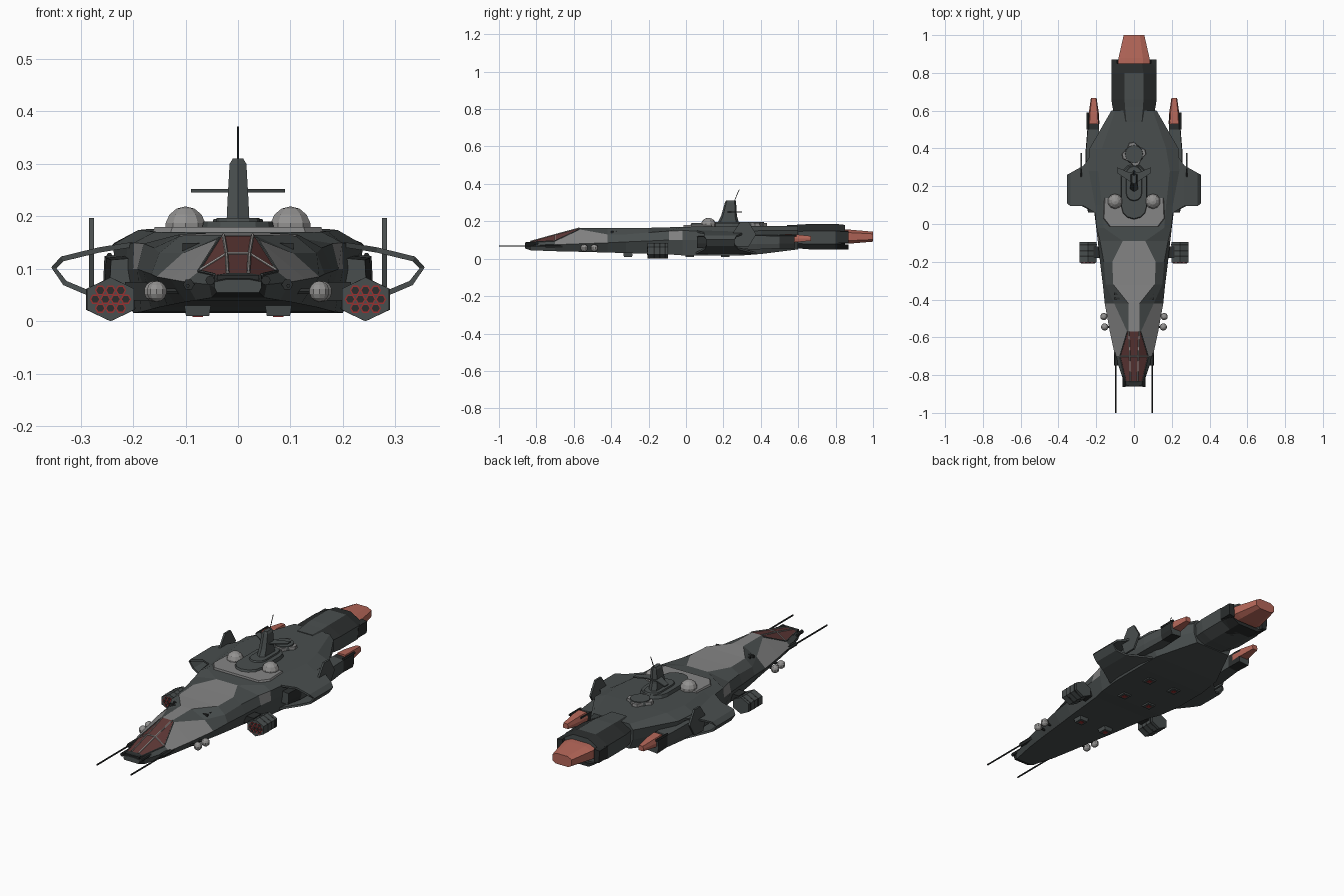
import bpy, bmesh, math
from mathutils import Vector

if "Cube" in bpy.data.objects:
    bpy.data.objects.remove(bpy.data.objects["Cube"])

COLS = {"hull_grey": (.066, .076, .076), "dark_grey": (.024, .027, .027), "light_grey": (.235, .235, .235),
        "exhaust_orange": (.46, .135, .1), "canopy_red": (.115, .04, .038), "frame_grey": (.33, .31, .3),
        "missile_red": (.32, .03, .03), "sensor_grey": (.29, .285, .28)}
MATS = {}
for n, c in COLS.items():
    MATS[n] = bpy.data.materials.new(n)
    MATS[n].diffuse_color = (*c, 1)
HULL, DARK, LIGHT, FIRE, GLASS, FRAME, RED, BALL = COLS


def finish(name, bm, mats):
    bmesh.ops.recalc_face_normals(bm, faces=bm.faces)
    me = bpy.data.meshes.new(name)
    bm.to_mesh(me)
    bm.free()
    for m in mats:
        me.materials.append(MATS[m])
    ob = bpy.data.objects.new(name, me)
    bpy.context.collection.objects.link(ob)
    return ob


def loft(name, rings, mats, rule=None):
    """Skin closed rings of points; rule(ring, side) gives the material index."""
    bm = bmesh.new()
    vs = [[bm.verts.new(p) for p in r] for r in rings]
    n = len(vs[0])
    for i in range(len(vs) - 1):
        for j in range(n):
            k = (j + 1) % n
            f = bm.faces.new((vs[i][j], vs[i][k], vs[i + 1][k], vs[i + 1][j]))
            f.material_index = rule(i, j) if rule else 0
    bm.faces.new(vs[0])
    bm.faces.new(vs[-1])
    return finish(name, bm, mats)


def prism(name, pts, axis, lo, hi, mat, taper=1.0):
    """Extrude a 2D outline along an axis, optionally scaling the far end."""
    cx = sum(p[0] for p in pts) / len(pts)
    cy = sum(p[1] for p in pts) / len(pts)
    def put(p, h, t):
        u, v = cx + (p[0] - cx) * t, cy + (p[1] - cy) * t
        return {"x": (h, u, v), "y": (u, h, v), "z": (u, v, h)}[axis]
    return loft(name, [[put(p, lo, 1) for p in pts], [put(p, hi, taper) for p in pts]], [mat])


def box(name, x, y, z, mat, taper=1.0):
    return prism(name, [(x[0], y[0]), (x[1], y[0]), (x[1], y[1]), (x[0], y[1])], "z", z[0], z[1], mat, taper)


def rod(name, a, b, r, mat, n=6):
    a, b = Vector(a), Vector(b)
    q = (b - a).to_track_quat('Z', 'Y')
    ring = [q @ Vector((r * math.cos(t), r * math.sin(t), 0)) for t in (2 * math.pi * k / n for k in range(n))]
    return loft(name, [[a + p for p in ring], [b + p for p in ring]], [mat])


def ball(name, c, r, mat):
    bm = bmesh.new()
    bmesh.ops.create_uvsphere(bm, u_segments=10, v_segments=7, radius=r)
    bmesh.ops.translate(bm, verts=bm.verts, vec=c)
    return finish(name, bm, [mat])


def sym(y, half):
    return [(x, y, z) for x, z in half] + [(-x, y, z) for x, z in reversed(half)]


# Main hull: bottom, chine, shoulder and top edge at each station
S = [(-.86, (.04, .055), (.045, .065), (.045, .075), (.02, .08)),
     (-.83, (.05, .045), (.055, .07), (.045, .088), (.02, .092)),
     (-.70, (.08, .04), (.10, .075), (.075, .095), (.022, .128)),
     (-.57, (.10, .037), (.128, .08), (.036, .157), (.028, .163)),
     (-.42, (.12, .033), (.155, .085), (.105, .13), (.03, .165)),
     (-.32, (.135, .03), (.165, .09), (.15, .13), (.11, .163)),
     (-.20, (.15, .027), (.18, .095), (.16, .14), (.115, .165)),
     (-.09, (.165, .023), (.192, .1), (.18, .148), (.06, .168)),
     (-.02, (.185, .018), (.2, .1), (.198, .15), (.16, .17)),
     (.10, (.2, .016), (.215, .1), (.21, .148), (.17, .172)),
     (.28, (.2, .016), (.23, .1), (.24, .145), (.19, .174)),
     (.40, (.19, .025), (.22, .1), (.235, .15), (.17, .176)),
     (.60, (.1, .05), (.12, .1), (.12, .15), (.1, .176))]


def camo(i, j):
    k = min(j, 6 - j) if j < 7 else -1
    if i in (1, 2) and k in (2, 3):
        return 2
    if (k == 3 and 3 <= i <= 6) or (k == 1 and i in (2, 3, 7)):
        return 1
    return 3 if i == 0 else 0


loft("main_hull", [sym(s[0], s[1:]) for s in S], [HULL, LIGHT, GLASS, DARK], camo)

# Main engine housing with dark shoulder panels
E = [(.54, .8, .9), (.62, .95, .95), (.66, 1, 1), (.80, 1, 1), (.85, .85, .92)]
EH = [(.06, -.068), (.115, -.04), (.12, .03), (.05, .068)]
loft("main_engine", [sym(y, [(x * a, .118 + z * b) for x, z in EH]) for y, a, b in E], [HULL, DARK],
     lambda i, j: 1 if j in (2, 4) or i == 3 else 0)
F = [(.056, -.036), (.088, -.02), (.088, .022), (.05, .038)]
loft("main_exhaust", [sym(y, [(x * a, .117 + z * b) for x, z in F])
                      for y, a, b in ((.82, 1.02, 1.05), (.88, .93, 1), (1.0, .62, .72))], [FIRE])
prism("engine_lower_lip", [(-.1, .075), (-.06, .05), (.06, .05), (.1, .075), (.06, .068), (-.06, .068)],
      "y", .76, .87, DARK)

# Command deck: light panel, tower base, round turret ring
prism("deck_panel", [(-.13, -.015), (.13, -.015), (.165, .03), (.16, .14), (-.16, .14), (-.165, .03)],
      "z", .165, .18, LIGHT, .96)


def oval(rx, y0, y1, n=6):
    r = [(rx * math.cos(t), rx * math.sin(t)) for t in (math.pi * k / n for k in range(n + 1))]
    return [(x, y1 + y) for x, y in r] + [(-x, y0 - y) for x, y in r]


prism("tower_base", oval(.07, .09, .25), "z", .17, .19, HULL, .94)
prism("tower_step", oval(.045, .16, .27), "z", .18, .197, HULL, .9)
prism("turret_ring", [((.065 if k % 4 < 2 else .05) * math.cos(k * math.pi / 8),
                       .37 + (.065 if k % 4 < 2 else .05) * math.sin(k * math.pi / 8)) for k in range(16)],
      "z", .17, .19, LIGHT, .95)
prism("turret_cap", [(.052 * math.cos(k * math.pi / 6), .37 + .052 * math.sin(k * math.pi / 6))
                     for k in range(12)], "z", .17, .195, HULL, .9)

# Mast, cross wing and antenna
mast = [(0, -.06), (.02, -.045), (.02, .045), (0, .06), (-.02, .045), (-.02, -.045)]
loft("mast", [[(x * a, y * b + c, z) for x, y in mast] for z, a, b, c in
              ((.185, 1.1, 1, .225), (.23, 1, .7, .23), (.30, .8, .5, .238), (.31, .5, .45, .24))], [HULL])
prism("mast_cross_wing", [(0, .21), (.09, .27), (.09, .30), (.03, .275), (-.03, .275), (-.09, .30), (-.09, .27)],
      "z", .246, .252, HULL)
rod("antenna", (0, .255, .30), (0, .285, .371), .002, DARK)

# Canopy cross bar and nose lip
box("nose_lip", (-.04, .04), (-.855, -.83), (.075, .088), DARK)

for s, side in ((1, "right"), (-1, "left")):
    # Canopy frame
    pts = [(.02, -.83, .093), (.022, -.70, .129), (.028, -.57, .164)]
    edge = [(.045, -.83, .089), (.075, -.70, .096), (.036, -.57, .158)]
    m = lambda p: (p[0] * s, p[1], p[2])
    for k in (0, 1):
        rod("canopy_bar_" + side, m(pts[k]), m(pts[k + 1]), .0035, FRAME)
        rod("canopy_edge_" + side, m(edge[k]), m(edge[k + 1]), .003, HULL)
    rod("canopy_cross_" + side, m(pts[1]), m(edge[1]), .0035, FRAME)
    rod("canopy_cross_middle_" + side, m(pts[1]), (0, -.70, .129), .0035, FRAME)

    # Nose guns
    rod("long_gun_" + side, (.096 * s, -1, .068), (.096 * s, -.68, .068), .004, DARK)
    rod("gun_mount_" + side, (.094 * s, -.75, .07), (.094 * s, -.64, .07), .011, DARK)
    rod("short_gun_" + side, (.053 * s, -.862, .078), (.053 * s, -.76, .078), .009, DARK, 8)

    # Sensor domes and small side spheres
    ball("sensor_dome_" + side, (.1 * s, .12, .178), .041, BALL)
    for y, x in ((-.49, .16), (-.545, .155)):
        ball("side_sphere_" + side, (x * s, y, .057), .02, BALL)
        rod("sphere_arm_" + side, (.09 * s, y, .057), (x * s, y, .057), .006, DARK)

    # Missile pod with tubes
    hexa = [(.045, -.02), (.045, .02), (0, .042), (-.045, .02), (-.045, -.02), (0, -.042)]
    prism("missile_pod_" + side, [(s * (.243 + x), .042 + z) for x, z in hexa], "y", -.205, -.095, HULL)
    for y in (-.175, -.145, -.115):
        prism("pod_band_" + side, [(s * (.243 + x * 1.03), .042 + z * 1.0) for x, z in hexa], "y", y, y + .008, DARK)
    box("pod_arm_" + side, sorted((.15 * s, .215 * s)), (-.18, -.12), (.04, .075), DARK)
    for row, cnt in ((-1, 3), (0, 4), (1, 3)):
        for k in range(cnt):
            x, z = s * (.243 + (k - (cnt - 1) / 2) * .0195), .042 + row * .017
            rod("tube_rim_" + side, (x, -.203, z), (x, -.207, z), .0105, RED)
            rod("tube_bore_" + side, (x, -.203, z), (x, -.2085, z), .0075, DARK)

    # Hooped side wing
    path = [(.19, .148, .05, .42), (.265, .136, .095, .31), (.335, .119, .095, .27), (.351, .102, .11, .26),
            (.33, .073, .11, .26), (.285, .054, .10, .28), (.19, .028, .05, .38)]
    bm = bmesh.new()
    rows = [(bm.verts.new((s * x, a, z)), bm.verts.new((s * x, b, z))) for x, z, a, b in path]
    for p, q in zip(rows, rows[1:]):
        bm.faces.new((p[0], q[0], q[1], p[1]))
    wing = finish("wing_hoop_" + side, bm, [HULL])
    mod = wing.modifiers.new("thickness", 'SOLIDIFY')
    mod.thickness, mod.offset = .01, 0

    # Vertical fin
    fin = [(.29, .197), (.335, .197), (.375, .13), (.335, .065), (.265, .065), (.245, .13)]
    prism("fin_" + side, fin, "x", s * .274, s * .284, HULL)

    # Side nacelle and exhaust
    nac = [(-.03, -.03), (.025, -.035), (.032, -.01), (.03, .03), (-.03, .035)]
    loft("nacelle_" + side, [[(s * (cx + x * a), y, .09 + z * a) for x, z in nac] for y, cx, a in
                             ((.06, .215, .9), (.15, .22, 1.05), (.38, .22, 1.15), (.50, .215, 1), (.58, .218, 1))],
         [HULL, DARK], lambda i, j: 1 if i in (0, 3) else 0)
    ex = [(-.027, -.02), (.027, -.02), (.03, 0), (.022, .022), (-.022, .022), (-.03, 0)]
    loft("side_exhaust_" + side, [[(s * (.213 + x * a), y, .108 + z * b) for x, z in ex] for y, a, b in
                                  ((.53, 1.0, 1.1), (.585, .9, 1), (.668, .5, .6))], [FIRE])
    rod("nacelle_rod_" + side, (s * .245, .5, .125), (s * .245, .59, .125), .006, DARK)
    prism("engine_side_lip_" + side, [(s * .088, .08), (s * .118, .085), (s * .12, .145), (s * .09, .15)],
          "y", .80, .87, DARK)

    # Belly hatches
    for y in (-.31, .02, .21):
        box("belly_hatch_" + side, (.077 * s - .026, .077 * s + .026), (y - .026, y + .026), (.034, .010), HULL, .85)
        box("belly_light_" + side, (.077 * s - .01, .077 * s + .01), (y - .01, y + .01), (.0105, .008), RED)

    # Hull vents
    for k in range(3):
        y = -.40 + k * .025
        box("hull_vent_" + side, (s * .088 - .018, s * .088 + .018), (y, y + .012), (.13, .149), DARK)

for m in bpy.data.materials:
    if m.users and not m.is_grease_pencil:
        m.use_nodes = True
        m.node_tree.nodes["Principled BSDF"].inputs["Base Color"].default_value = m.diffuse_color
